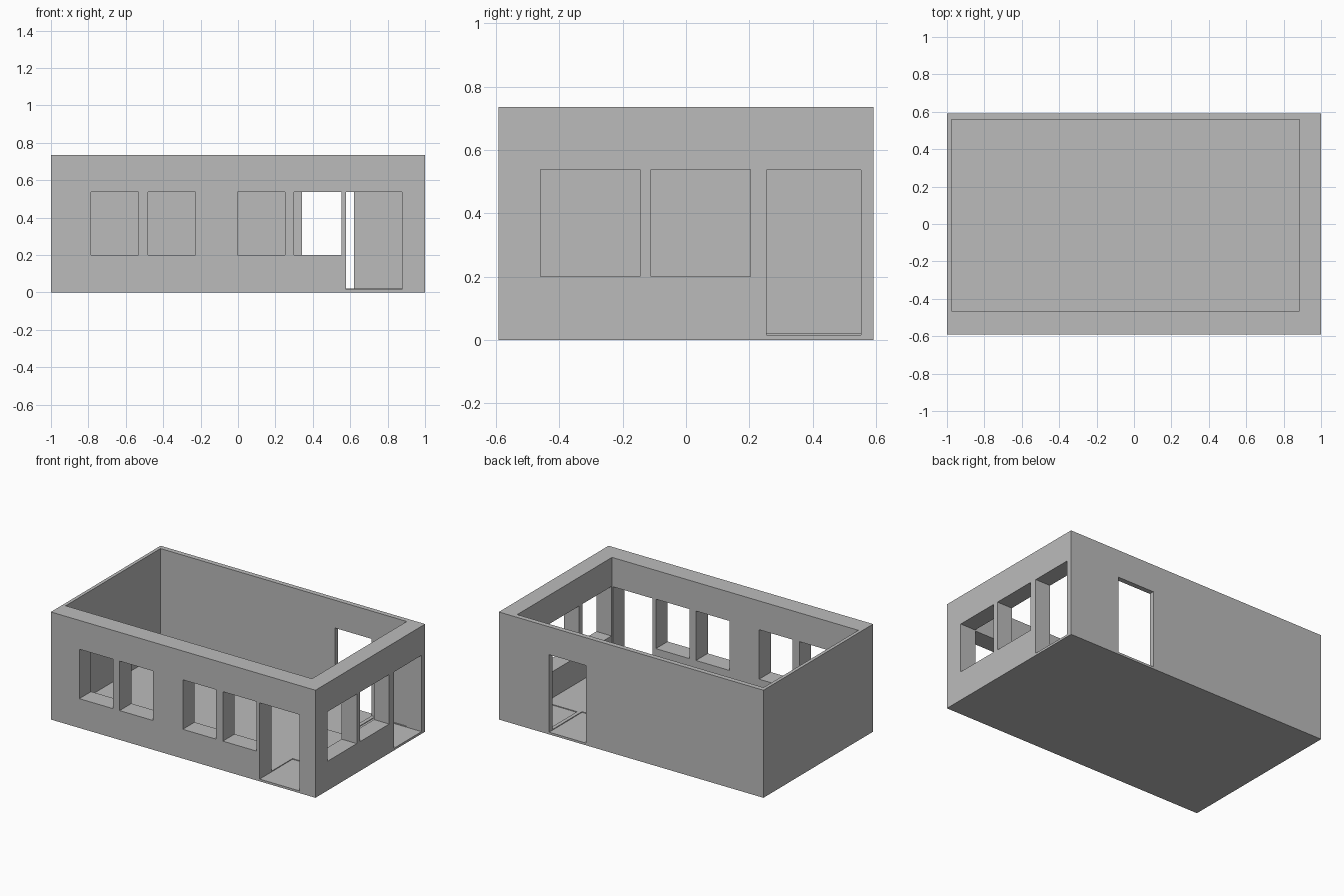
import bpy

# Remove the default cube
cube = bpy.data.objects.get("Cube")
if cube:
    bpy.data.objects.remove(cube, do_unlink=True)

X, Y, HEIGHT = 1.0, 0.592, 0.735
REACH = 0.355            # how far each opening is cut inward from the outer face
WINDOW_Z = (0.20, 0.538)
DOOR_Z = (0.015, 0.536)
FLOOR_Z = 0.02


def box(name, xs, ys, zs):
    """Axis-aligned box from its x, y and z ranges."""
    ranges = (xs, ys, zs)
    bpy.ops.mesh.primitive_cube_add(size=1, location=[sum(r) / 2 for r in ranges])
    obj = bpy.context.object
    obj.name = obj.data.name = name
    for v in obj.data.vertices:
        for i, r in enumerate(ranges):
            v.co[i] *= r[1] - r[0]
    return obj


def cut(target, name, xs, ys, zs):
    """Subtract a box from the target, then discard the cutter."""
    cutter = box(name, xs, ys, zs)
    cutter.hide_render = True
    mod = target.modifiers.new(name, "BOOLEAN")
    mod.operation = "DIFFERENCE"
    mod.solver = "EXACT"
    mod.object = cutter
    bpy.context.view_layer.objects.active = target
    bpy.ops.object.modifier_apply(modifier=mod.name)
    bpy.data.objects.remove(cutter, do_unlink=True)


# Solid block of the building
shell = box("building_shell", (-X, X), (-Y, Y), (0, HEIGHT))

# Open-topped room with thicker front and right walls
cut(shell, "room", (-0.977, 0.885), (-0.465, 0.558), (FLOOR_Z, 1))

# Front wall: two pairs of windows and a door
front = (-Y - 0.1, -Y + REACH)
for left in (-0.785, -0.48, -0.003, 0.30):
    cut(shell, "front_window", (left, left + 0.253), front, WINDOW_Z)
cut(shell, "front_door", (0.578, 0.878), front, DOOR_Z)

# Side wall: two windows and a door
side = (X - REACH, X + 0.1)
for near in (-0.46, -0.11):
    cut(shell, "side_window", side, (near, near + 0.314), WINDOW_Z)
cut(shell, "side_door", side, (0.255, 0.553), DOOR_Z)

# Back wall: one door
cut(shell, "back_door", (0.342, 0.62), (Y - REACH, Y + 0.1), (DOOR_Z[0], 0.545))

# Single plain grey
grey = bpy.data.materials.new("plain_grey")
grey.use_nodes = True
colour = (0.5, 0.5, 0.5, 1)
grey.diffuse_color = colour
grey.node_tree.nodes["Principled BSDF"].inputs["Base Color"].default_value = colour
shell.data.materials.clear()
shell.data.materials.append(grey)
for face in shell.data.polygons:
    face.material_index = 0
    face.use_smooth = False
